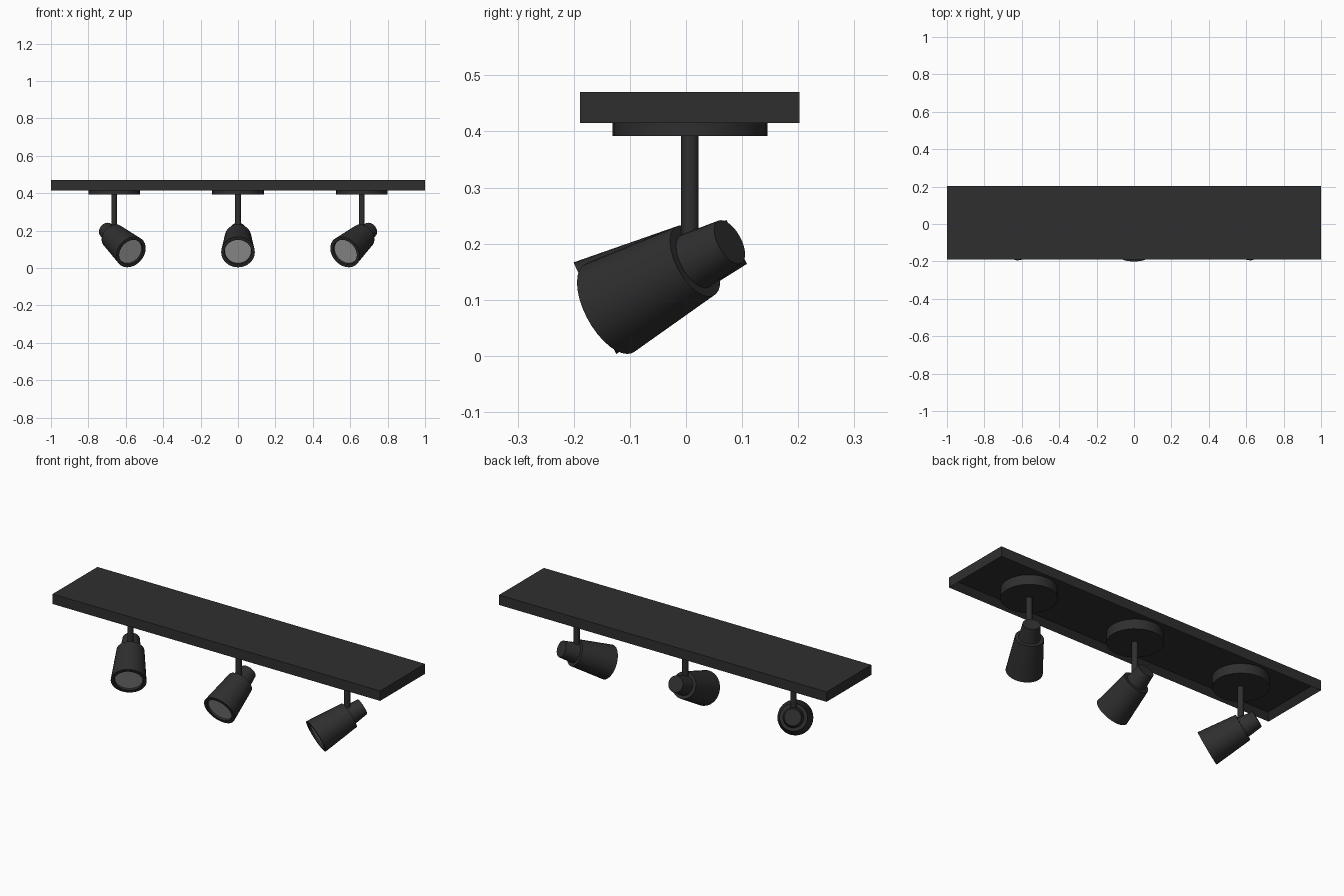
import bpy, bmesh, math
from mathutils import Matrix, Vector

if "Cube" in bpy.data.objects:
    bpy.data.objects.remove(bpy.data.objects["Cube"])


def material(name, rgb):
    m = bpy.data.materials.new(name)
    m.diffuse_color = (*rgb, 1)
    m.use_nodes = True
    m.node_tree.nodes["Principled BSDF"].inputs["Base Color"].default_value = m.diffuse_color
    return m


BLACK = material("matte_black", (0.028, 0.028, 0.028))
GLASS = material("lamp_glass", (0.42, 0.42, 0.42))
CY = 0.007          # centre line of the fitting in y
SEG = 32


def finish(bm, name, mats, smooth=True):
    bmesh.ops.recalc_face_normals(bm, faces=bm.faces)
    me = bpy.data.meshes.new(name)
    bm.to_mesh(me)
    bm.free()
    ob = bpy.data.objects.new(name, me)
    bpy.context.collection.objects.link(ob)
    for m in mats:
        me.materials.append(m)
    if smooth:
        bpy.ops.object.select_all(action='DESELECT')
        ob.select_set(True)
        bpy.context.view_layer.objects.active = ob
        bpy.ops.object.shade_smooth_by_angle(angle=math.radians(30))
    return ob


def lathe(name, profile, matrix, mats=(BLACK,), lens_last=False):
    """Revolve (radius, height) points round z, capping both ends."""
    bm = bmesh.new()
    rings = []
    for r, h in profile:
        rings.append([bm.verts.new((r * math.cos(2 * math.pi * i / SEG),
                                    r * math.sin(2 * math.pi * i / SEG), h))
                      for i in range(SEG)])
    for a, b in zip(rings, rings[1:]):
        for i in range(SEG):
            j = (i + 1) % SEG
            bm.faces.new((a[i], a[j], b[j], b[i]))
    bm.faces.new(rings[0])
    end = bm.faces.new(rings[-1])
    if lens_last:
        end.material_index = 1
    bm.transform(matrix)
    return finish(bm, name, mats)


# ceiling plate with a hollow underside
bm = bmesh.new()
bmesh.ops.create_cube(bm, size=1)
bm.transform(Matrix.Translation((0, CY, 0.4425)) @ Matrix.Diagonal((2, 0.391, 0.055, 1)))
bottom = min(bm.faces, key=lambda f: f.calc_center_median().z)
bmesh.ops.inset_region(bm, faces=[bottom], thickness=0.04)
bmesh.ops.translate(bm, verts=bottom.verts, vec=(0, 0, 0.03))
finish(bm, "ceiling_plate", [BLACK], smooth=False)

# lamp outline: back cap, neck, step, flared shade, rim, recessed glass
LAMP = [(0.043, -0.092), (0.053, -0.012), (0.07, -0.012), (0.09, 0.187),
        (0.072, 0.187), (0.07, 0.177)]
PITCH = math.radians(25)

for side, x, turn in (("left", -0.662, 32), ("middle", 0, 0), ("right", 0.662, -32)):
    place = Matrix.Translation((x, CY, 0))
    lathe(side + "_mount_disc", [(0.138, 0.392), (0.138, 0.446)], place)
    lathe(side + "_stem", [(0.0155, 0.18), (0.0155, 0.394)], place)
    # aim local z forward (-y), tipped down, then turned about the stem
    aim = (Matrix.Translation((x, CY, 0.164))
           @ Matrix.Rotation(math.radians(turn), 4, 'Z')
           @ Matrix.Rotation(math.radians(90) + PITCH, 4, 'X'))
    lathe(side + "_spot_lamp", LAMP, aim, (BLACK, GLASS), lens_last=True)
